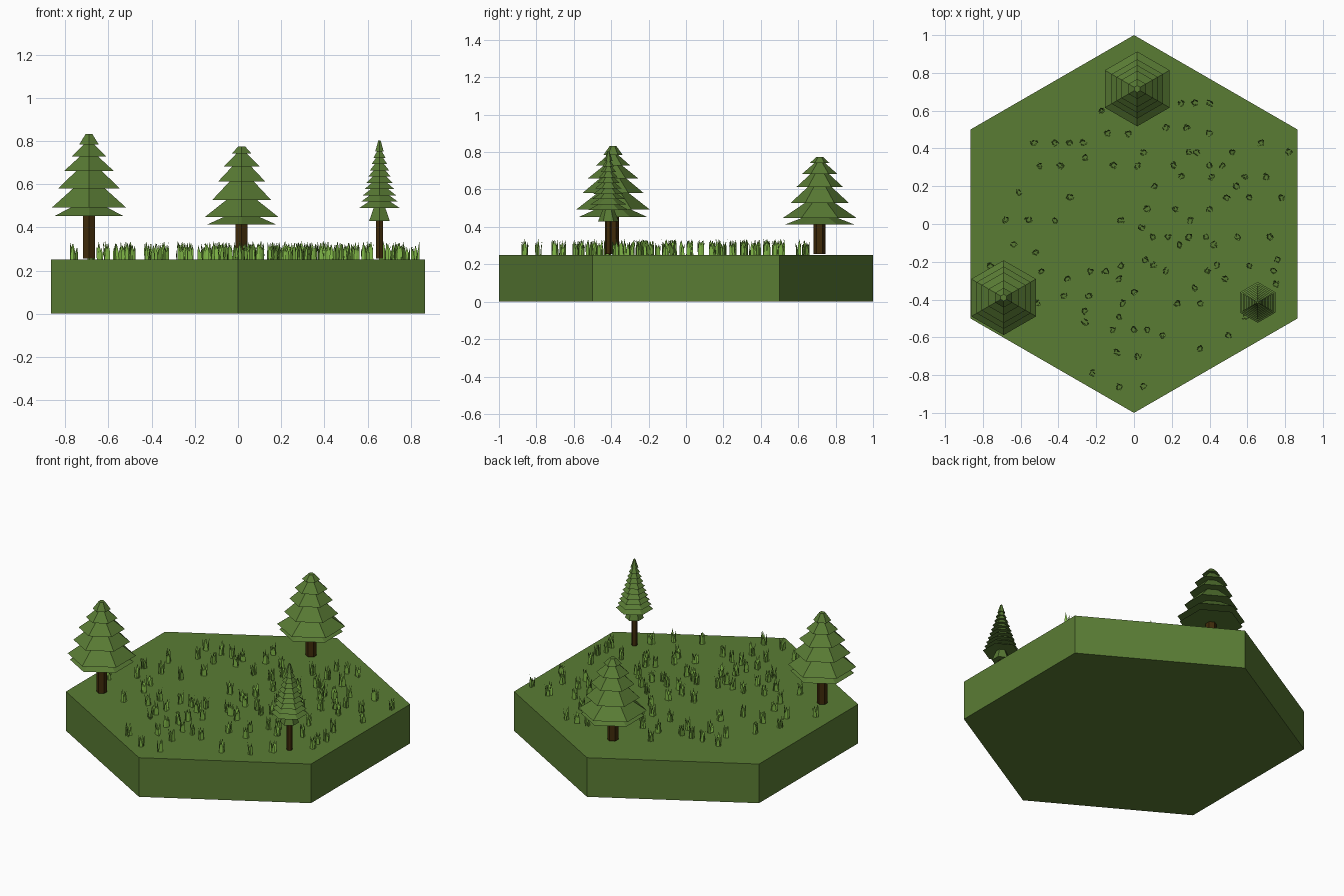
import bpy, bmesh, math, random
from mathutils import Vector

if "Cube" in bpy.data.objects:
    bpy.data.objects.remove(bpy.data.objects["Cube"])

random.seed(4)


def material(name, rgb):
    m = bpy.data.materials.new(name)
    m.diffuse_color = (*rgb, 1)
    m.use_nodes = True
    m.node_tree.nodes["Principled BSDF"].inputs["Base Color"].default_value = m.diffuse_color
    return m


GROUND = material("meadow green", (0.102, 0.202, 0.034))
LEAF = material("pine green", (0.098, 0.195, 0.034))
BARK = material("dark bark", (0.050, 0.024, 0.003))
BLADE = material("bright grass", (0.240, 0.520, 0.070))


def finish(name, bm, mat, location=(0, 0, 0)):
    me = bpy.data.meshes.new(name)
    bm.to_mesh(me)
    bm.free()
    me.materials.append(mat)
    ob = bpy.data.objects.new(name, me)
    ob.location = location
    bpy.context.collection.objects.link(ob)
    return ob


def lathe(name, profile, sides, mat, location=(0, 0, 0)):
    """Turn (radius, z) points into a faceted closed solid, a corner facing +y."""
    bm = bmesh.new()
    rings = []
    for r, z in profile:
        rings.append([bm.verts.new((r * math.sin(2 * math.pi * i / sides),
                                    r * math.cos(2 * math.pi * i / sides), z))
                      for i in range(sides)])
    for lo, hi in zip(rings, rings[1:]):
        for i in range(sides):
            j = (i + 1) % sides
            bm.faces.new((lo[i], lo[j], hi[j], hi[i]))
    bm.faces.new(rings[0])
    bm.faces.new(rings[-1])
    bmesh.ops.recalc_face_normals(bm, faces=bm.faces)
    return finish(name, bm, mat, location)


def tree(name, x, y, trunk_r, tiers, top, neck):
    """Trunk plus stacked skirts with flat undersides; tiers are (rim radius, rim height)."""
    lathe(name + "_trunk", [(trunk_r, 0.255), (trunk_r, tiers[0][1] + 0.05)], 6, BARK, (x, y, 0))
    profile = []
    for k, (r, z) in enumerate(tiers):
        profile.append((r, z))
        if k + 1 < len(tiers):
            r2, z2 = tiers[k + 1]
            profile.append((min(r, r2) * neck, z2 + 0.002))
    profile.append(top)
    lathe(name + "_foliage", profile, 6, LEAF, (x, y, 0))


# Hexagonal ground tile
lathe("ground_tile", [(1, 0), (1, 0.25)], 6, GROUND)

# Three pines
tree("left_pine", -0.69, -0.39, 0.031,
     [(0.185, 0.452), (0.198, 0.492), (0.165, 0.58), (0.134, 0.66), (0.092, 0.728), (0.052, 0.784)],
     (0.018, 0.832), 0.5)
tree("back_pine", 0.017, 0.715, 0.032,
     [(0.185, 0.413), (0.198, 0.447), (0.157, 0.527), (0.126, 0.612), (0.096, 0.682), (0.053, 0.741)],
     (0.018, 0.775), 0.5)
slim = [(0.055, 0.43)] + [(0.108 - 0.0095 * k, 0.49 + 0.029 * k) for k in range(10)]
tree("slim_pine", 0.655, -0.415, 0.018, slim, (0.006, 0.803), 0.55)

# Tuft positions in hundredths: row y -> x values
TUFTS = {
    64: (25, 32, 40), 60: (-17,), 51: (17, 28), 48: (-14, -3, 40),
    43: (-53, -42, -34, -27, 67), 38: (5, 82, 52, 29, 33), 35: (-26,),
    31: (21, 2, 40, 47, -50, -39, -11), 25: (59, 70, 41, 25), 20: (54, 11),
    17: (-61,), 14: (-34, 49, 61, 78), 8: (40, 7, 22),
    2: (30, -7, -56, -42, -68), -2: (4,), -7: (72, 55, 38, 29, 18, 10),
    -11: (-64, 24, 42), -15: (-52,), -19: (76, 6), -22: (61, 44, -7, 10, -76),
    -25: (74, -23, -15, -49, 39, 17), -29: (-35, 48, -8), -32: (75,),
    -34: (32,), -36: (0,), -38: (-37, -24), -42: (23, -6, 35, -51),
    -46: (-26,), -49: (-8, 59), -52: (-26,), -56: (7, 0, -11),
    -59: (15, 50), -66: (35,), -68: (-9,), -70: (2,), -79: (-22,), -86: (-8, 5),
}


def add_blade(bm, base, angle, height, lean, width):
    """A flat tapered blade bending outwards."""
    out = Vector((math.cos(angle), math.sin(angle), 0))
    side = Vector((-out.y, out.x, 0)) * width / 2
    mid = base + out * lean * 0.35 + Vector((0, 0, height * 0.55))
    tip = bm.verts.new(base + out * lean + Vector((0, 0, height)))
    a, b = bm.verts.new(base + side), bm.verts.new(base - side)
    c, d = bm.verts.new(mid - side * 0.8), bm.verts.new(mid + side * 0.8)
    bm.faces.new((b, a, d, c))
    bm.faces.new((c, d, tip))


# Grass tufts
grass = bmesh.new()
for row, xs in TUFTS.items():
    for x in xs:
        turn = random.uniform(0, 6.28)
        for k in range(6):
            a = turn + k * math.pi / 3 + random.uniform(-0.3, 0.3)
            r = random.uniform(0.007, 0.015)
            base = Vector((x / 100 + r * math.cos(a), row / 100 + r * math.sin(a), 0.249))
            add_blade(grass, base, a + random.uniform(-0.9, 0.9), random.uniform(0.055, 0.088),
                      random.uniform(0.004, 0.010), 0.018)
finish("grass_tufts", grass, BLADE)
